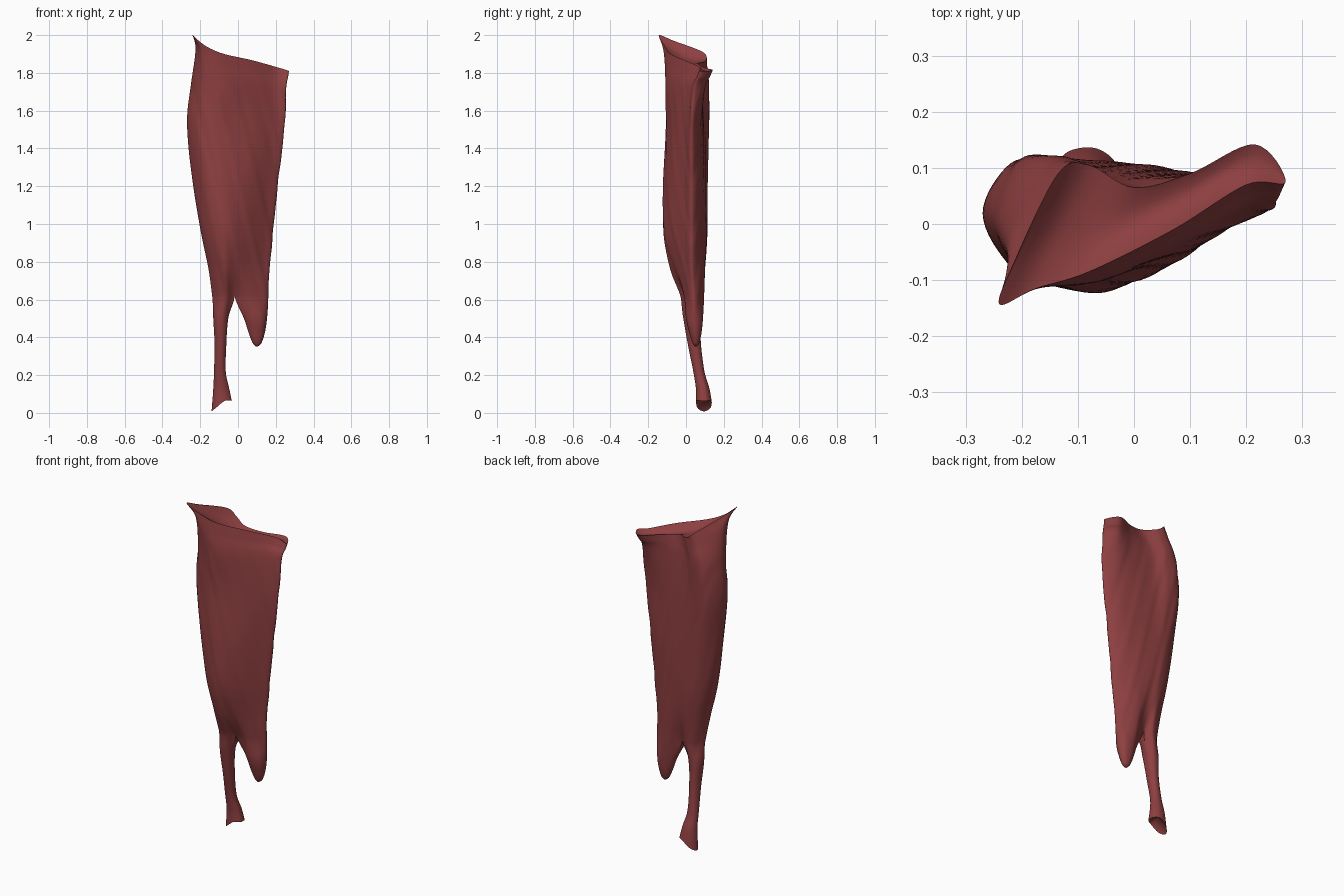
import bpy, bmesh, math
from mathutils import Vector

if "Cube" in bpy.data.objects:
    bpy.data.objects.remove(bpy.data.objects["Cube"])

SUB, ROWS = 8, 10
T = [.1, .25, .4, .65, .88]

# Slanted top rim: left end, front points, right end, back points
RIM = [(-.212, -.065, 1.97), (-.24, -.143, 2.0), (-.175, -.115, 1.945), (-.08, -.085, 1.902),
       (.07, -.01, 1.868), (.2, .07, 1.832), (.27, .075, 1.81), (.215, .142, 1.815),
       (.1, .09, 1.83), (0, .065, 1.85), (-.08, .105, 1.865), (-.135, .09, 1.91)]

# Belly sections: z, left x, right x, left y, front ys, right y, back ys (right to left)
BELLY = [
    (1.72, -.252, .256, .01, (-.085, -.108, -.098, -.04, .025), .045, (.10, .085, .085, .12, .108)),
    (1.5, -.27, .245, .02, (-.075, -.105, -.1, -.06, 0), .03, (.07, .09, .1, .12, .107)),
    (1.2, -.235, .21, .02, (-.08, -.115, -.118, -.08, -.01), .03, (.075, .1, .11, .115, .09)),
    (.95, -.195, .185, .01, (-.075, -.112, -.115, -.07, -.01), .03, (.07, .1, .11, .11, .085)),
    (.77, -.158, .168, .01, (-.05, -.085, -.07, -.04, 0), .03, (.07, .1, .095, .1, .075)),
    (.62, -.137, .16, .02, (-.018, -.03, 0, -.01, .01), .04, (.075, .095, .06, .085, .06)),
]
# Lower branches as ellipses: z, centre x, centre y, radius x, radius y, slant
TENDON = [(.5, -.09, .03, .041, .045, 0), (.36, -.092, .045, .032, .035, 0),
          (.22, -.095, .068, .032, .03, 0), (.13, -.088, .088, .043, .036, .1),
          (.052, -.085, .095, .055, .042, .8)]
LOBE = [(.5, .091, .045, .063, .045, 0), (.42, .098, .05, .043, .032, 0),
        (.37, .1, .052, .024, .018, 0), (.352, .1, .052, .006, .006, 0)]


def belly_ring(z, xl, xr, yl, front, yr, back):
    xs = [xl + t * (xr - xl) for t in T]
    pts = [(xl, yl)] + list(zip(xs, front)) + [(xr, yr)] + list(zip(xs[::-1], back))
    return [Vector((x, y, z)) for x, y in pts]


def branch_ring(key, start):
    z, cx, cy, rx, ry, slant = key
    out = []
    for j in range(-1, 8):
        a = math.radians(start + j * 320 / 6)
        x = rx * math.cos(a)
        out.append(Vector((cx + x, cy + ry * math.sin(a), z + min(slant * x, .012))))
    return out


def spline(a, b, c, d, t):
    return .5 * (2 * b + (c - a) * t + (2 * a - 5 * b + 4 * c - d) * t * t
                 + (3 * b - a - 3 * c + d) * t ** 3)


def rows_between(keys, first=None):
    """Interpolate control rings along the length."""
    before = first or [2 * p - q for p, q in zip(keys[0], keys[1])]
    after = [2 * p - q for p, q in zip(keys[-1], keys[-2])]
    k = [before] + keys + [after]
    out = []
    for i in range(1, len(k) - 2):
        for s in range(ROWS):
            out.append([spline(*p, s / ROWS) for p in zip(k[i-1], k[i], k[i+1], k[i+2])])
    return out + [keys[-1]]


def chain(c):
    """Smooth curve through a half ring (first and last points only steer)."""
    out = [spline(*c[i:i+4], s / SUB) for i in range(6) for s in range(SUB)]
    return out + [c[7]]


bm = bmesh.new()
new = bm.verts.new
rim = [Vector(p) for p in RIM]
belly = [belly_ring(*b) for b in BELLY]
# Collar just under the rim, drawn in below the corner spike
collar = [a.lerp(b, .35) for a, b in zip(rim, belly[0])]
collar[0] = Vector((-.224, -.02, 1.89))
collar[1] = Vector((-.208, -.105, 1.92))
upper = [rim, collar] + belly
halves = {"left": [8, 9, 10, 11, 0, 1, 2, 3, 4], "right": list(range(2, 11))}
pick = lambda ring, side: [ring[i] for i in halves[side]]

# Belly: two half shells sharing their seam
left, right = [], []
for ring in rows_between(upper):
    lv = [new(p) for p in chain(pick(ring, "left"))]
    rp = chain(pick(ring, "right"))
    left.append(lv)
    right.append([lv[-1]] + [new(p) for p in rp[1:-1]] + [lv[0]])
n_upper = len(left)

# Tendon and lobe grow from the two halves
for side, grid, keys, start in (("left", left, TENDON, 20), ("right", right, LOBE, 200)):
    ctrl = [pick(upper[-1], side)] + [branch_ring(k, start) for k in keys]
    for c in rows_between(ctrl, pick(upper[-2], side))[1:]:
        grid.append([new(p) for p in chain(c)])
    for r in range(len(grid) - 1):
        a, b = grid[r], grid[r + 1]
        for j in range(len(a) - 1):
            bm.faces.new((a[j], b[j], b[j + 1], a[j + 1]))
        if r >= n_upper - 1:
            bm.faces.new((a[-1], b[-1], b[0], a[0]))
    # End cap, hollowed upward at the tendon foot
    cap = bm.faces.new(grid[-1])
    tip = bmesh.ops.poke(bm, faces=[cap])["verts"][0]
    if side == "left":
        tip.co.z += .05

# Hollowed saddle closing the top
m = 3 * SUB
front = left[0][m:] + right[0][1:m + 1]
back = left[0][m::-1] + right[0][-2:m - 1:-1]
cols = []
last = len(front) - 1
for i, (f, b) in enumerate(zip(front, back)):
    if i in (0, last):
        cols.append([f] * 5)
        continue
    mid = []
    for s in (.25, .5, .75):
        p = f.co.lerp(b.co, s)
        p.z -= .03 * 4 * s * (1 - s) * math.sin(math.pi * i / last)
        mid.append(new(p))
    cols.append([f] + mid + [b])
for a, b in zip(cols, cols[1:]):
    for j in range(4):
        face = list(dict.fromkeys((a[j], b[j], b[j + 1], a[j + 1])))
        if len(face) > 2:
            bm.faces.new(face)

# Fine slanting fibres
bmesh.ops.recalc_face_normals(bm, faces=bm.faces[:])
bm.normal_update()
shift = []
for v in bm.verts:
    x, y, z = v.co
    w = math.sin(75 * x + 22 * z + 2 * math.sin(3 * z)) + .5 * math.sin(130 * x + 31 * z + 1)
    fade = min(1, max(0, (z - .4) / .3)) * min(1, max(0, (1.8 - z) / .15))
    shift.append(v.normal * w * .0012 * fade)
for v, s in zip(bm.verts, shift):
    v.co += s

mesh = bpy.data.meshes.new("muscle")
bm.to_mesh(mesh)
bm.free()
muscle = bpy.data.objects.new("muscle", mesh)
bpy.context.collection.objects.link(muscle)
mat = bpy.data.materials.new("muscle_red")
mat.diffuse_color = (.27, .05, .052, 1)
mat.use_nodes = True
mat.node_tree.nodes["Principled BSDF"].inputs["Base Color"].default_value = mat.diffuse_color
mesh.materials.append(mat)
bpy.context.view_layer.objects.active = muscle
muscle.select_set(True)
bpy.ops.object.shade_smooth_by_angle(angle=math.radians(60))
